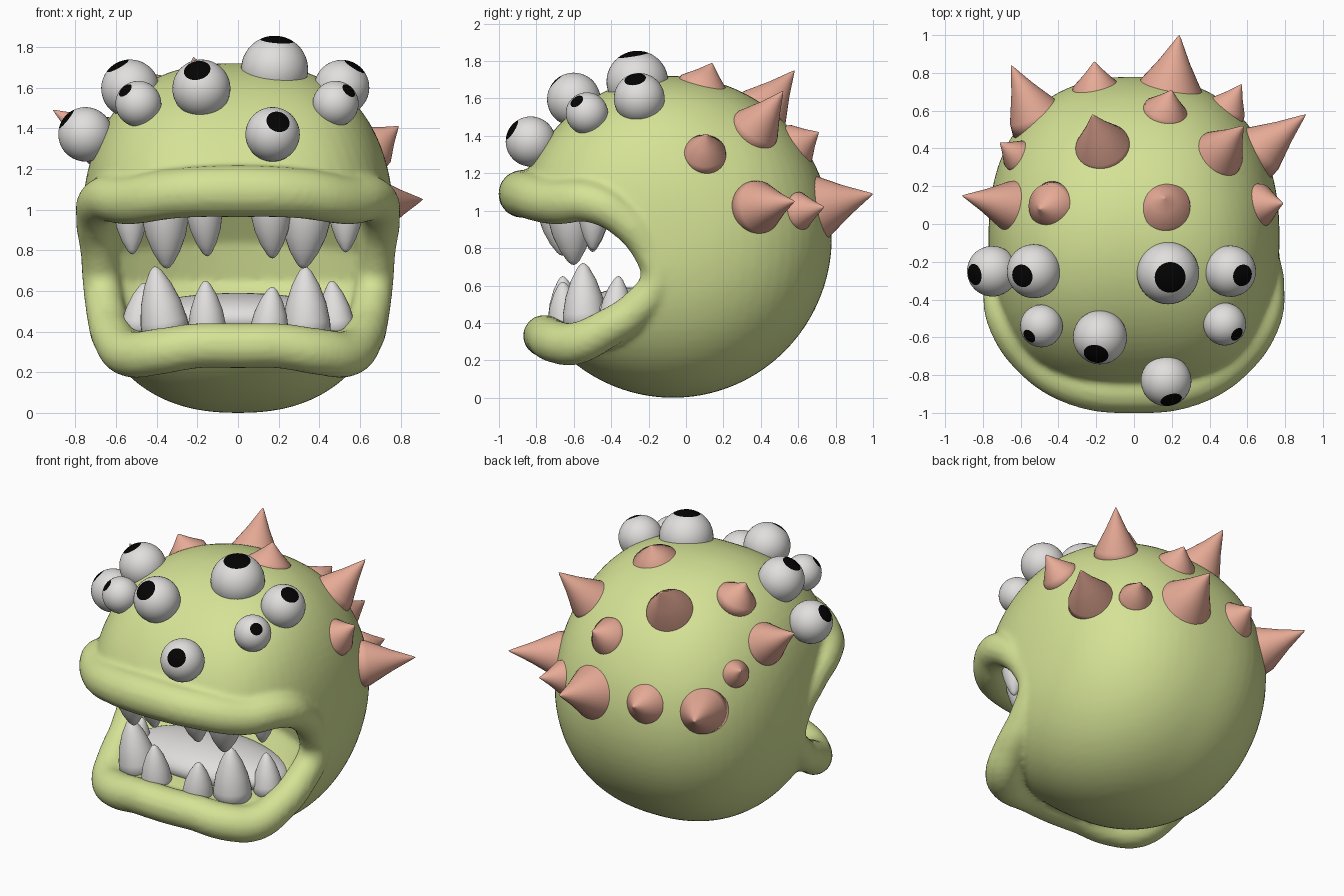
import bpy, bmesh, math
from mathutils import Vector

old = bpy.data.objects.get("Cube")
if old:
    bpy.data.objects.remove(old)


def material(name, color):
    m = bpy.data.materials.new(name)
    m.use_nodes = True
    m.diffuse_color = (*color, 1)
    m.node_tree.nodes["Principled BSDF"].inputs["Base Color"].default_value = (*color, 1)
    return m


GREEN = material("skin green", (0.66, 0.76, 0.3))
SALMON = material("spike salmon", (0.81, 0.41, 0.31))
WHITE = material("eye and tooth white", (0.75, 0.74, 0.73))
BLACK = material("pupil black", (0.001, 0.001, 0.001))


def add_object(name, data, *mats):
    ob = bpy.data.objects.new(name, data)
    bpy.context.scene.collection.objects.link(ob)
    for m in mats:
        data.materials.append(m)
    return ob


def finish(name, bm, *mats):
    bmesh.ops.recalc_face_normals(bm, faces=bm.faces)
    me = bpy.data.meshes.new(name)
    bm.to_mesh(me)
    bm.free()
    me.shade_smooth()
    return add_object(name, me, *mats)


def baked_mesh(ob):
    bpy.context.view_layer.update()
    dg = bpy.context.evaluated_depsgraph_get()
    return bpy.data.meshes.new_from_object(ob.evaluated_get(dg))


def ellipsoid(name, center, radii, *mats):
    bm = bmesh.new()
    bmesh.ops.create_uvsphere(bm, u_segments=48, v_segments=32, radius=1)
    for v in bm.verts:
        v.co = Vector(c + r * p for c, r, p in zip(center, radii, v.co))
    return finish(name, bm, *mats)


def lathe(name, origin, axis, profile, mats, painted_rows=0, sides=32):
    """Turn (radius, height) points around an axis; the first rows get the second material."""
    bm = bmesh.new()
    turn = Vector(axis).to_track_quat('Z', 'Y')
    rings = []
    for r, h in profile:
        angles = [math.tau * i / sides for i in range(sides)]
        rings.append([bm.verts.new(Vector(origin) + turn @ Vector(
            (r * math.cos(a), r * math.sin(a), h))) for a in angles])
    for row, (lo, hi) in enumerate(zip(rings, rings[1:])):
        for i in range(sides):
            j = (i + 1) % sides
            f = bm.faces.new((lo[i], lo[j], hi[j], hi[i]))
            f.material_index = int(row < painted_rows)
    bmesh.ops.remove_doubles(bm, verts=bm.verts, dist=0.0005)
    return finish(name, bm, *mats)


# Body: a ball, slightly boxy across its width, most of all at the brow
bm = bmesh.new()
bmesh.ops.create_uvsphere(bm, u_segments=72, v_segments=48, radius=1)
for v in bm.verts:
    x, y, z = v.co
    n = 2.35 + 0.5 * max(0, min(1, 0.3 - y)) * max(0, min(1, z + 0.3))
    k = (abs(x) ** n + math.hypot(y, z) ** n) ** (-1 / n)
    v.co = (0.77 * x * k, 0.85 * y * k - 0.07, 0.86 * z * k + 0.86)
body = finish("body", bm)

# Mouth cutter: side profile carried across the width, deeper and taller in the middle
side = [(-1.4, 1.09), (-0.88, 1.08), (-0.5, 1.05), (-0.32, 0.94), (-0.21, 0.78),
        (-0.18, 0.64), (-0.27, 0.49), (-0.45, 0.38), (-0.78, 0.33), (-1.4, 0.33)]
bm = bmesh.new()
rows = []
for i in range(25):
    x = -1.2 + 0.1 * i
    middle = max(0, 1 - (x / 0.63) ** 2)
    row = []
    for y, z in side:
        reach = middle * max(0, (y + 0.8) / 0.6)
        lift = 0.6 * reach * max(0, z - 0.68)
        row.append(bm.verts.new((x, y + 0.2 * reach, z + lift)))
    rows.append(row)
for a, b in zip(rows, rows[1:]):
    for i in range(len(side)):
        j = (i + 1) % len(side)
        bm.faces.new((a[i], a[j], b[j], b[i]))
bm.faces.new(rows[0])
bm.faces.new(rows[-1])
cutter = finish("mouth_cutter", bm)

# Lips: one closed tube around the mouth, mirrored from the left half (x, y, z, radius)
half = [(0, -0.875, 1.09, 0.13), (0.3, -0.84, 1.08, 0.125), (0.53, -0.7, 1.045, 0.12),
        (0.67, -0.5, 1.045, 0.112), (0.7, -0.33, 0.95, 0.098), (0.685, -0.2, 0.79, 0.09),
        (0.67, -0.15, 0.64, 0.095), (0.645, -0.26, 0.48, 0.1), (0.61, -0.43, 0.365, 0.105),
        (0.535, -0.59, 0.29, 0.115), (0.4, -0.7, 0.3, 0.115), (0.2, -0.75, 0.33, 0.112),
        (0, -0.76, 0.33, 0.112)]
path = half + [(-x, y, z, r) for x, y, z, r in half[-2:0:-1]]
curve = bpy.data.curves.new("lip_path", 'CURVE')
curve.dimensions = '3D'
curve.bevel_depth = 1
curve.bevel_resolution = 5
curve.resolution_u = 6
spline = curve.splines.new('BEZIER')
spline.bezier_points.add(len(path) - 1)
for p, (x, y, z, r) in zip(spline.bezier_points, path):
    p.co = (x, y, z)
    p.radius = r
    p.handle_left_type = p.handle_right_type = 'AUTO'
spline.use_cyclic_u = True
lip_curve = add_object("lip_path", curve)
lips = add_object("lips", baked_mesh(lip_curve))

# Jaw floor joins the lower lip to the ball
jaw = ellipsoid("jaw_floor", (0, -0.4, 0.35), (0.61, 0.36, 0.09))

# Cut the mouth, merge lips and jaw, and blend them into one skin
for helper, op in ((cutter, 'DIFFERENCE'), (jaw, 'UNION'), (lips, 'UNION')):
    helper.hide_render = True
    mod = body.modifiers.new(op, 'BOOLEAN')
    mod.operation = op
    mod.solver = 'EXACT'
    mod.object = helper
remesh = body.modifiers.new("blend", 'REMESH')
remesh.mode = 'VOXEL'
remesh.voxel_size = 0.018
soft = body.modifiers.new("soften", 'SMOOTH')
soft.factor = 0.5
soft.iterations = 6
skin = baked_mesh(body)
body.modifiers.clear()
body.data = skin
skin.materials.clear()
skin.materials.append(GREEN)
for f in skin.polygons:
    f.material_index = 0
skin.shade_smooth()
for helper in (cutter, jaw, lips, lip_curve):
    bpy.data.objects.remove(helper)

# Tongue
ellipsoid("tongue", (0, -0.28, 0.46), (0.54, 0.29, 0.13), WHITE)

# Teeth: base, tip and radius
tooth_shape = [(0, 0), (1, 0), (0.98, 0.25), (0.84, 0.5), (0.57, 0.75), (0.27, 0.93),
               (0.12, 0.985), (0, 1)]
teeth = {
    "upper_tooth": [((-0.53, -0.49, 1.04), (-0.52, -0.5, 0.78), 0.085),
                    ((-0.36, -0.62, 1.04), (-0.35, -0.6, 0.71), 0.118),
                    ((-0.17, -0.7, 1.04), (-0.15, -0.66, 0.77), 0.09),
                    ((0.16, -0.7, 1.04), (0.17, -0.66, 0.76), 0.1),
                    ((0.34, -0.62, 1.04), (0.32, -0.6, 0.71), 0.125),
                    ((0.53, -0.49, 1.04), (0.53, -0.5, 0.79), 0.085)],
    "lower_tooth": [((-0.49, -0.38, 0.38), (-0.46, -0.36, 0.64), 0.09),
                    ((-0.35, -0.54, 0.36), (-0.41, -0.55, 0.72), 0.118),
                    ((-0.15, -0.64, 0.36), (-0.16, -0.66, 0.65), 0.095),
                    ((0.15, -0.64, 0.36), (0.17, -0.66, 0.62), 0.095),
                    ((0.34, -0.54, 0.36), (0.33, -0.55, 0.72), 0.118),
                    ((0.49, -0.38, 0.38), (0.46, -0.36, 0.65), 0.09)]}
for name, group in teeth.items():
    for base, tip, r in group:
        axis = Vector(tip) - Vector(base)
        lathe(name, base, axis, [(r * a, axis.length * h) for a, h in tooth_shape], [WHITE])

# Eyes: centre, radius, gaze direction and pupil angle
eyes = [((0.18, -0.26, 1.69), 0.165, (0.08, -0.16, 1), 0.52),
        ((-0.18, -0.6, 1.595), 0.143, (-0.15, -0.63, 0.64), 0.48),
        ((0.51, -0.25, 1.6), 0.136, (0.5, -0.17, 0.8), 0.44),
        ((0.48, -0.53, 1.52), 0.113, (0.6, -0.5, 0.6), 0.35),
        ((0.17, -0.83, 1.37), 0.134, (0.2, -0.75, 0.46), 0.45),
        ((-0.53, -0.25, 1.595), 0.143, (-0.45, -0.18, 0.82), 0.44),
        ((-0.49, -0.54, 1.52), 0.113, (-0.6, -0.5, 0.62), 0.35),
        ((-0.75, -0.25, 1.37), 0.134, (-0.75, -0.14, 0.6), 0.44)]
for center, r, gaze, pupil in eyes:
    angles = [pupil * i / 4 for i in range(5)]
    angles += [pupil + (math.pi - pupil) * i / 18 for i in range(1, 19)]
    lathe("eye", center, gaze, [(r * math.sin(a), r * math.cos(a)) for a in angles],
          [WHITE, BLACK], painted_rows=4, sides=40)

# Spikes: base, tip and base radius; each is sunk a little into the skin
spikes = [((0.19, 0.71, 1.02), (0.24, 1.0, 1.09), 0.18),
          ((-0.53, 0.59, 1.03), (-0.65, 0.84, 1.09), 0.14),
          ((0.68, 0.4, 1.02), (0.91, 0.58, 1.05), 0.138),
          ((0.5, 0.62, 1.0), (0.57, 0.74, 1.02), 0.1),
          ((0.17, 0.61, 1.36), (0.2, 0.71, 1.42), 0.115),
          ((0.46, 0.38, 1.45), (0.58, 0.52, 1.64), 0.13),
          ((-0.17, 0.42, 1.55), (-0.22, 0.58, 1.75), 0.142),
          ((0.16, 0.1, 1.68), (0.16, 0.14, 1.79), 0.135),
          ((0.68, 0.1, 1.32), (0.79, 0.11, 1.41), 0.112),
          ((-0.45, 0.09, 1.595), (-0.5, 0.08, 1.69), 0.122),
          ((-0.67, 0.1, 1.34), (-0.91, 0.15, 1.49), 0.13),
          ((-0.63, 0.37, 1.23), (-0.71, 0.43, 1.29), 0.083),
          ((-0.2, 0.73, 1.05), (-0.21, 0.86, 1.08), 0.125)]
for base, tip, r in spikes:
    axis = Vector(tip) - Vector(base)
    h = axis.length
    lathe("spike", base, axis, [(0, -0.07), (r * 1.1, -0.07), (r, 0), (r * 0.47, h * 0.5),
                                (r * 0.06, h * 0.95), (0, h)], [SALMON])
